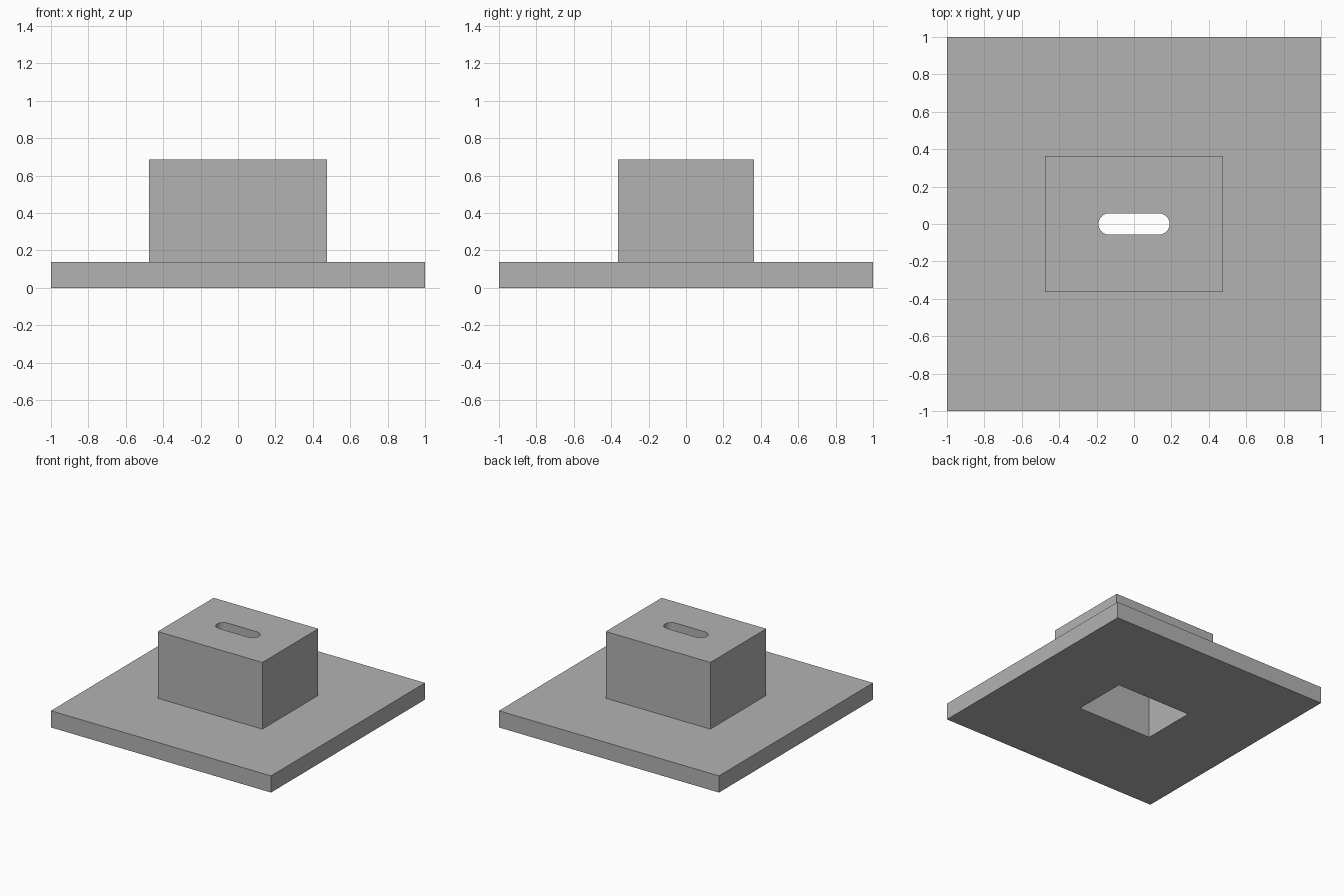
import bpy
import bmesh
import math

if "Cube" in bpy.data.objects:
    bpy.data.objects.remove(bpy.data.objects["Cube"], do_unlink=True)

BASE_H, TOP, WALL = 0.137, 0.685, 0.135
BOX_X, BOX_Y = 0.475, 0.3625
SLOT_X, SLOT_R = 0.19, 0.057

grey = bpy.data.materials.new("plain_grey")
grey.use_nodes = True
grey.diffuse_color = (0.45, 0.45, 0.45, 1)
grey.node_tree.nodes["Principled BSDF"].inputs["Base Color"].default_value = grey.diffuse_color


def prism(name, outline, z0, z1):
    """Extrude a flat outline upward from z0 to z1."""
    bm = bmesh.new()
    face = bm.faces.new([bm.verts.new((x, y, z0)) for x, y in outline])
    new = bmesh.ops.extrude_face_region(bm, geom=[face])["geom"]
    verts = [v for v in new if isinstance(v, bmesh.types.BMVert)]
    bmesh.ops.translate(bm, verts=verts, vec=(0, 0, z1 - z0))
    bmesh.ops.recalc_face_normals(bm, faces=bm.faces)
    mesh = bpy.data.meshes.new(name)
    bm.to_mesh(mesh)
    bm.free()
    mesh.materials.append(grey)
    obj = bpy.data.objects.new(name, mesh)
    bpy.context.collection.objects.link(obj)
    return obj


def rect(hx, hy):
    return [(-hx, -hy), (hx, -hy), (hx, hy), (-hx, hy)]


def stadium(hx, r, steps=16):
    """Rounded slot outline with semicircular ends."""
    points = []
    for side, start in ((1, -math.pi / 2), (-1, math.pi / 2)):
        for i in range(steps + 1):
            a = start + math.pi * i / steps
            points.append((side * (hx - r) + r * math.cos(a), r * math.sin(a)))
    return points


def combine(target, other, operation):
    """Apply a boolean and remove the helper solid."""
    mod = target.modifiers.new(operation.title(), 'BOOLEAN')
    mod.operation, mod.solver, mod.object = operation, 'EXACT', other
    bpy.context.view_layer.objects.active = target
    bpy.ops.object.modifier_apply(modifier=mod.name)
    bpy.data.objects.remove(other, do_unlink=True)


# Square flange with the raised box on it
housing = prism("flanged_housing", rect(1, 1), 0, BASE_H)
combine(housing, prism("raised_box", rect(BOX_X, BOX_Y), BASE_H / 2, TOP), 'UNION')

# Hollow inside, open at the bottom
cavity = prism("cavity_cutter", rect(BOX_X - WALL, BOX_Y - WALL), -0.1, TOP - BASE_H)
combine(housing, cavity, 'DIFFERENCE')

# Rounded slot through the lid
slot = prism("slot_cutter", stadium(SLOT_X, SLOT_R), TOP - 2 * BASE_H, TOP + 0.1)
combine(housing, slot, 'DIFFERENCE')

housing.select_set(True)
bpy.context.view_layer.objects.active = housing
bpy.ops.object.shade_smooth_by_angle(angle=math.radians(30))
